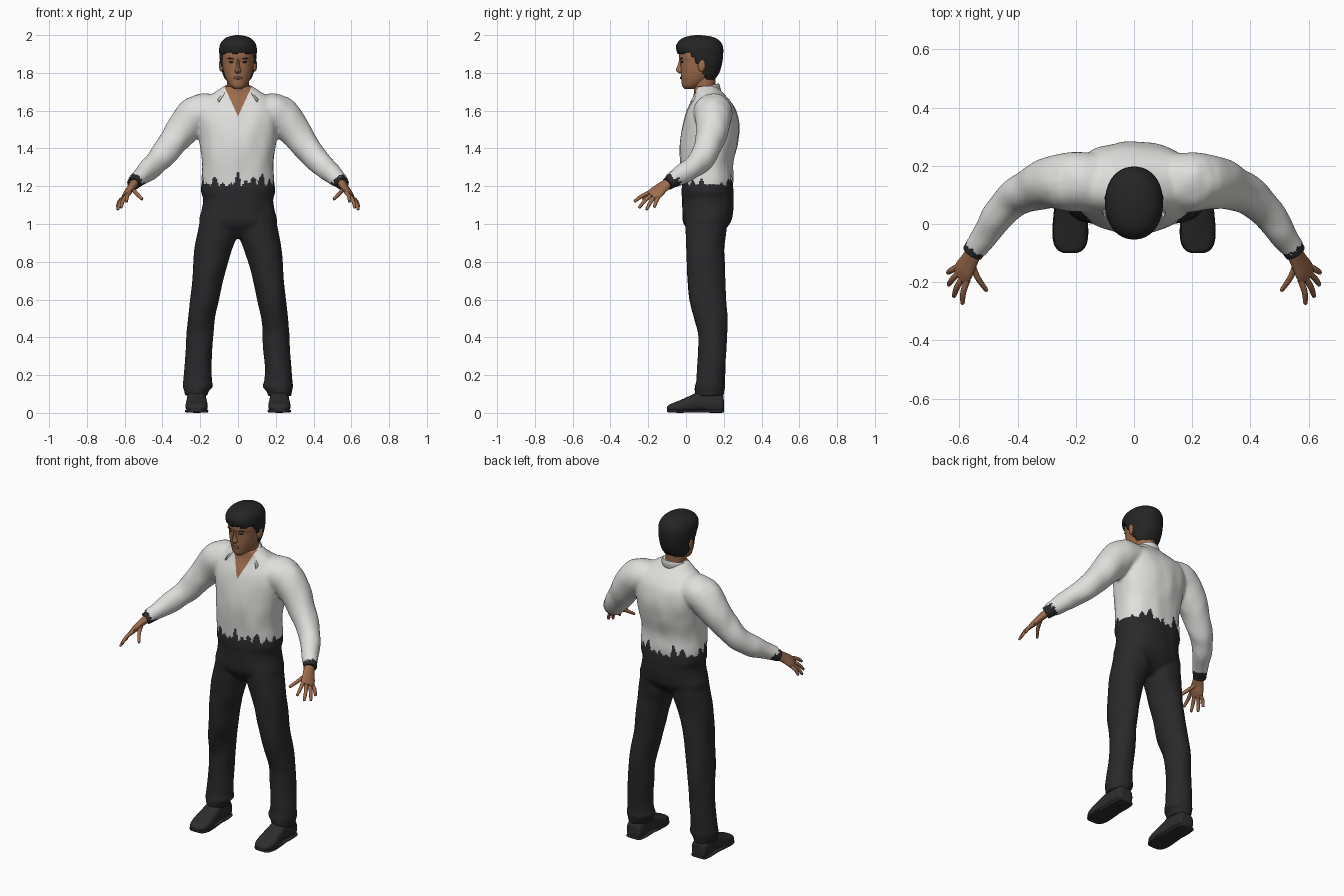
import bpy, bmesh, math, random
from mathutils import Vector, noise

random.seed(4)
if "Cube" in bpy.data.objects:
    bpy.data.objects.remove(bpy.data.objects["Cube"])
X, Y, Z = Vector((1, 0, 0)), Vector((0, 1, 0)), Vector((0, 0, 1))


def material(name, r, g, b):
    m = bpy.data.materials.new(name)
    m.use_nodes = True
    m.diffuse_color = (r, g, b, 1)
    bsdf = m.node_tree.nodes["Principled BSDF"]
    bsdf.inputs["Base Color"].default_value = (r, g, b, 1)
    bsdf.inputs["Roughness"].default_value = 0.8
    return m


WHITE = material("white cloth", 0.74, 0.74, 0.72)
SKIN = material("skin", 0.34, 0.15, 0.075)
DARK = material("dark cloth", 0.022, 0.022, 0.024)
HAIR = material("black hair", 0.018, 0.018, 0.019)
LEATHER = material("dark leather", 0.026, 0.026, 0.026)
LIPS = material("lips", 0.24, 0.085, 0.055)


def spline(rows, sub):
    """Catmull-Rom interpolation of whole rows of numbers."""
    rows = [Vector(r) for r in rows]
    out = []
    for i in range(len(rows) - 1):
        p, q = rows[i], rows[i + 1]
        m0 = (q - rows[max(i - 1, 0)]) / 2
        m1 = (rows[min(i + 2, len(rows) - 1)] - p) / 2
        for k in range(sub):
            t = k / sub
            h = t * t * (3 - 2 * t)
            out.append(p * (1 - h) + q * h + m0 * (t * (1 - t) ** 2) - m1 * (t * t * (1 - t)))
    return out + [rows[-1]]


def loft(bm, rings, axis=None, ref=Y, seg=24, power=2, sub=4, side=1):
    """Skin of closed sections; each ring is x, y, z and two radii."""
    rows = spline(rings, sub)
    mids = [Vector(r[:3]) for r in rows]
    loops = []
    for i, r in enumerate(rows):
        t = axis or (mids[min(i + 1, len(mids) - 1)] - mids[max(i - 1, 0)]).normalized()
        u = ref.cross(t).normalized()
        v = t.cross(u)
        loop = []
        for k in range(seg):
            a = math.tau * k / seg
            c, s = (math.copysign(abs(w) ** (2 / power), w) for w in (math.cos(a), math.sin(a)))
            p = mids[i] + u * c * r[3] + v * s * r[4]
            loop.append(bm.verts.new((p.x * side, p.y, p.z)))
        loops.append(loop)
    for a, b in zip(loops, loops[1:]):
        for k in range(seg):
            bm.faces.new((a[k], a[k - 1], b[k - 1], b[k]))
    bm.faces.new(loops[0])
    bm.faces.new(loops[-1])


def upright(rows):
    """Rows of height, half width, front y, back y turned into rings."""
    return [(0, (f + b) / 2, z, w, (b - f) / 2) for z, w, f, b in rows]


def finish(name, bm, *mats, angle=50):
    bmesh.ops.recalc_face_normals(bm, faces=bm.faces)
    me = bpy.data.meshes.new(name)
    bm.to_mesh(me)
    bm.free()
    ob = bpy.data.objects.new(name, me)
    bpy.context.collection.objects.link(ob)
    for m in mats:
        me.materials.append(m)
    bpy.ops.object.select_all(action='DESELECT')
    ob.select_set(True)
    bpy.context.view_layer.objects.active = ob
    bpy.ops.object.shade_smooth_by_angle(angle=math.radians(angle))
    return ob


def fuse(bm):
    """Merge overlapping lofts into one soft skin with light cloth creases."""
    ob = finish("fused", bm)
    mod = ob.modifiers.new("remesh", 'REMESH')
    mod.mode, mod.voxel_size = 'VOXEL', 0.009
    mod = ob.modifiers.new("smooth", 'SMOOTH')
    mod.factor, mod.iterations = 0.5, 6
    out = bmesh.new()
    out.from_object(ob, bpy.context.evaluated_depsgraph_get())
    bpy.data.objects.remove(ob)
    out.normal_update()
    for v, n in [(v, v.normal.copy()) for v in out.verts]:
        p = Vector((v.co.x * 14, v.co.y * 14, v.co.z * 7))
        v.co += n * noise.noise(p) * 0.005
    return out


# Shirt: torso and sleeves fused, then torn at hem and cuffs
bm = bmesh.new()
loft(bm, upright([(1.12, .185, -.015, .235), (1.22, .193, -.022, .252), (1.32, .19, -.03, .25),
                  (1.42, .2, -.032, .272), (1.52, .215, -.02, .282), (1.6, .22, .003, .267),
                  (1.65, .2, .028, .235), (1.69, .135, .042, .198), (1.73, .075, .045, .165)]),
     axis=Z, seg=40, power=2.3)
for s in (1, -1):
    loft(bm, [(.13, .14, 1.6, .1, .09), (.215, .145, 1.583, .102, .1), (.29, .14, 1.505, .088, .09),
              (.345, .12, 1.43, .076, .077), (.4, .095, 1.362, .068, .069), (.45, .05, 1.31, .06, .062),
              (.5, -.02, 1.265, .05, .052), (.555, -.1, 1.215, .04, .037)], ref=Z, side=s)
bm = fuse(bm)
TEETH = 44
teeth = [random.uniform(1.21, 1.28) if k % 2 else random.uniform(1.185, 1.215) for k in range(TEETH)]


def hem(p):
    a = (math.atan2(p.y - .11, p.x) / math.tau % 1) * TEETH
    k = int(a)
    return teeth[k % TEETH] + (teeth[(k + 1) % TEETH] - teeth[k % TEETH]) * (a - k)


arm = Vector((.5, -.75, -.45)).normalized()


def torn(p):
    if abs(p.x) < .3:
        return p.z < hem(p)
    along = (Vector((abs(p.x), p.y, p.z)) - Vector((.543, -.08, 1.225))).dot(arm)
    under = p.z < 1.222 + .6 * (p.y + .08)
    return along > (-.03 if under else 0) + .012 * noise.noise(p * 70)


bmesh.ops.delete(bm, geom=[f for f in bm.faces if torn(f.calc_center_median())], context='FACES')
# Open neck cut with two clean slanted planes
for s in (1, -1):
    bmesh.ops.bisect_plane(bm, geom=bm.verts[:] + bm.edges[:] + bm.faces[:],
                           plane_co=(0, 0, 1.57), plane_no=(s, 0, -.46))
for f in bm.faces:
    c = f.calc_center_median()
    f.material_index = int(c.y < .09 and abs(c.x) < .46 * (c.z - 1.57))
finish("shirt", bm, WHITE, SKIN)

# Collar: folded band open at the throat
bm = bmesh.new()
rows = []
for k in range(25):
    a = math.radians(-128 + 256 * k / 24)
    f = (1 - math.cos(a)) / 2
    rows.append([bm.verts.new(p) for p in (
        (.068 * math.sin(a), .105 + .067 * math.cos(a), 1.7 - .02 * f),
        (.07 * math.sin(a), .105 + .07 * math.cos(a), 1.745 - .035 * f),
        (.108 * math.sin(a * .82), .086 + .102 * math.cos(a), 1.7 - .08 * f ** 2))])
for a, b in zip(rows, rows[1:]):
    for i in range(2):
        bm.faces.new((a[i], b[i], b[i + 1], a[i + 1]))
ob = finish("collar", bm, WHITE)
ob.modifiers.new("thickness", 'SOLIDIFY').thickness = 0.007

# Trousers: hips and two legs fused
bm = bmesh.new()
loft(bm, upright([(.925, .12, .05, .15), (1, .203, -.012, .23), (1.07, .192, -.02, .25),
                  (1.13, .183, -.02, .252), (1.17, .195, -.022, .252), (1.21, .193, -.018, .248),
                  (1.25, .18, -.01, .238), (1.31, .172, -.01, .23)]), axis=Z, seg=40, power=2.3)
for s in (1, -1):
    loft(bm, [(.1, .11, 1.06, .09, .115), (.11, .105, .95, .107, .108), (.136, .102, .85, .099, .1),
              (.163, .108, .7, .083, .1), (.178, .115, .6, .077, .097), (.194, .13, .5, .071, .09),
              (.202, .142, .4, .072, .076), (.211, .134, .25, .071, .075), (.214, .13, .17, .075, .075),
              (.212, .128, .14, .081, .08), (.219, .125, .115, .066, .077), (.22, .125, .09, .063, .075)],
         axis=Z, side=s)
finish("trousers", fuse(bm), DARK)

# Shoes: sections along the foot given as y, bottom, top, half width
for s, word in ((1, "left"), (-1, "right")):
    bm = bmesh.new()
    feet = [(.2, .012, .07, .03), (.19, 0, .1, .046), (.13, 0, .12, .052), (.085, .008, .12, .05),
            (.03, .004, .095, .055), (-.03, 0, .068, .059), (-.07, .003, .052, .053),
            (-.092, .01, .042, .037), (-.1, .018, .032, .018)]
    loft(bm, [(.219, y, (a + b) / 2, w, (b - a) / 2) for y, a, b, w in feet],
         axis=-Y, ref=Z, power=2.7, side=s)
    finish(word + "_shoe", bm, LEATHER)
    # Sole plate following the foot outline
    bm = bmesh.new()
    loft(bm, [(.219, y, .009 + max(a - .008, 0) * .5, w + .003, .008) for y, a, b, w in feet],
         axis=-Y, ref=Z, power=5, side=s)
    finish(word + "_sole", bm, LEATHER)

    # Dark inner cuff at the wrist
    bm = bmesh.new()
    loft(bm, [(.495, -.015, 1.265, .045, .046), (.53, -.062, 1.234, .04, .038),
              (.555, -.099, 1.212, .037, .033)], ref=Z, side=s)
    finish(word + "_cuff", bm, DARK)

    # Hand: palm, four fingers and thumb
    bm = bmesh.new()
    back = Vector((.73, -.175, .585))
    spread = Vector((.5, .7, -.42))
    loft(bm, [(.535, -.07, 1.23, .03, .025), (.55, -.098, 1.214, .03, .023),
              (.568, -.13, 1.19, .036, .019), (.585, -.16, 1.165, .042, .017),
              (.596, -.182, 1.147, .038, .012)], ref=back, seg=16, side=s)
    tips = [(.59, -.275, 1.118), (.62, -.25, 1.085), (.638, -.21, 1.075), (.64, -.168, 1.088)]
    lines = [(Vector((.588, -.168, 1.155)) + spread * (.021 * i - .032), Vector(t))
             for i, t in enumerate(tips)]
    lines.append((Vector((.558, -.135, 1.185)), Vector((.506, -.23, 1.13))))
    for a, b in lines:
        bend = (a + b) / 2 + back * .008
        end = b + (bend - b) * .12
        loft(bm, [(*a, .011, .011), (*bend, .0105, .01), (*end, .008, .0075), (*b, .003, .003)],
             ref=back, seg=10, side=s)
    finish(word + "_hand", bm, SKIN)

# Neck and head
bm = bmesh.new()
loft(bm, upright([(1.62, .06, .045, .16), (1.7, .057, .043, .155), (1.74, .058, .035, .155),
                  (1.8, .06, .03, .16)]), axis=Z)
finish("neck", bm, SKIN)
bm = bmesh.new()
loft(bm, upright([(1.715, .022, -.008, .04), (1.73, .042, -.02, .08), (1.755, .058, -.024, .12),
                  (1.785, .071, -.027, .15), (1.82, .08, -.028, .168), (1.86, .085, -.031, .18),
                  (1.89, .086, -.038, .183), (1.93, .08, -.03, .178), (1.965, .05, .01, .13)]),
     axis=Z, seg=32, power=2.15)
# Nose joined to the face
loft(bm, upright([(1.798, .011, -.036, 0), (1.806, .018, -.048, .01), (1.815, .016, -.054, .01),
                  (1.84, .01, -.044, .01), (1.875, .009, -.035, .01)]), axis=Z, seg=12)
finish("head", bm, SKIN)


def blob(name, mat, at, size, turn=0):
    bpy.ops.mesh.primitive_uv_sphere_add(segments=16, ring_count=10, radius=1, location=at, rotation=(0, 0, turn))
    ob = bpy.context.object
    ob.name, ob.scale = name, size
    ob.data.materials.append(mat)
    bpy.ops.object.shade_smooth()


# Ears, eyes, brows and mouth
for s, word in ((1, "left"), (-1, "right")):
    blob(word + "_ear", SKIN, (.089 * s, .082, 1.84), (.011, .021, .034), -.3 * s)
    blob(word + "_eye", HAIR, (.035 * s, -.022, 1.858), (.014, .004, .005), .3 * s)
    blob(word + "_brow", HAIR, (.037 * s, -.025, 1.877), (.021, .005, .0035), .3 * s)
blob("mouth", LIPS, (0, -.026, 1.773), (.025, .006, .007))

# Hair: cap trimmed along a hairline that drops behind the ears
bm = bmesh.new()
loft(bm, upright([(1.765, .07, .03, .152), (1.8, .083, 0, .176), (1.85, .094, -.025, .191),
                  (1.9, .099, -.045, .197), (1.94, .098, -.053, .195), (1.97, .083, -.037, .178),
                  (1.99, .055, -.004, .142), (2, .012, .05, .08)]), axis=Z, seg=48, power=2.15, sub=6)


def below_hairline(p):
    drop = min(max((p.y - .02) / .09, 0), 1)
    return p.z < 1.905 - .14 * drop + .006 * math.sin(p.x * 90)


bmesh.ops.delete(bm, geom=[f for f in bm.faces if below_hairline(f.calc_center_median())], context='FACES')
ob = finish("hair", bm, HAIR)
ob.modifiers.new("thickness", 'SOLIDIFY').thickness = 0.012
